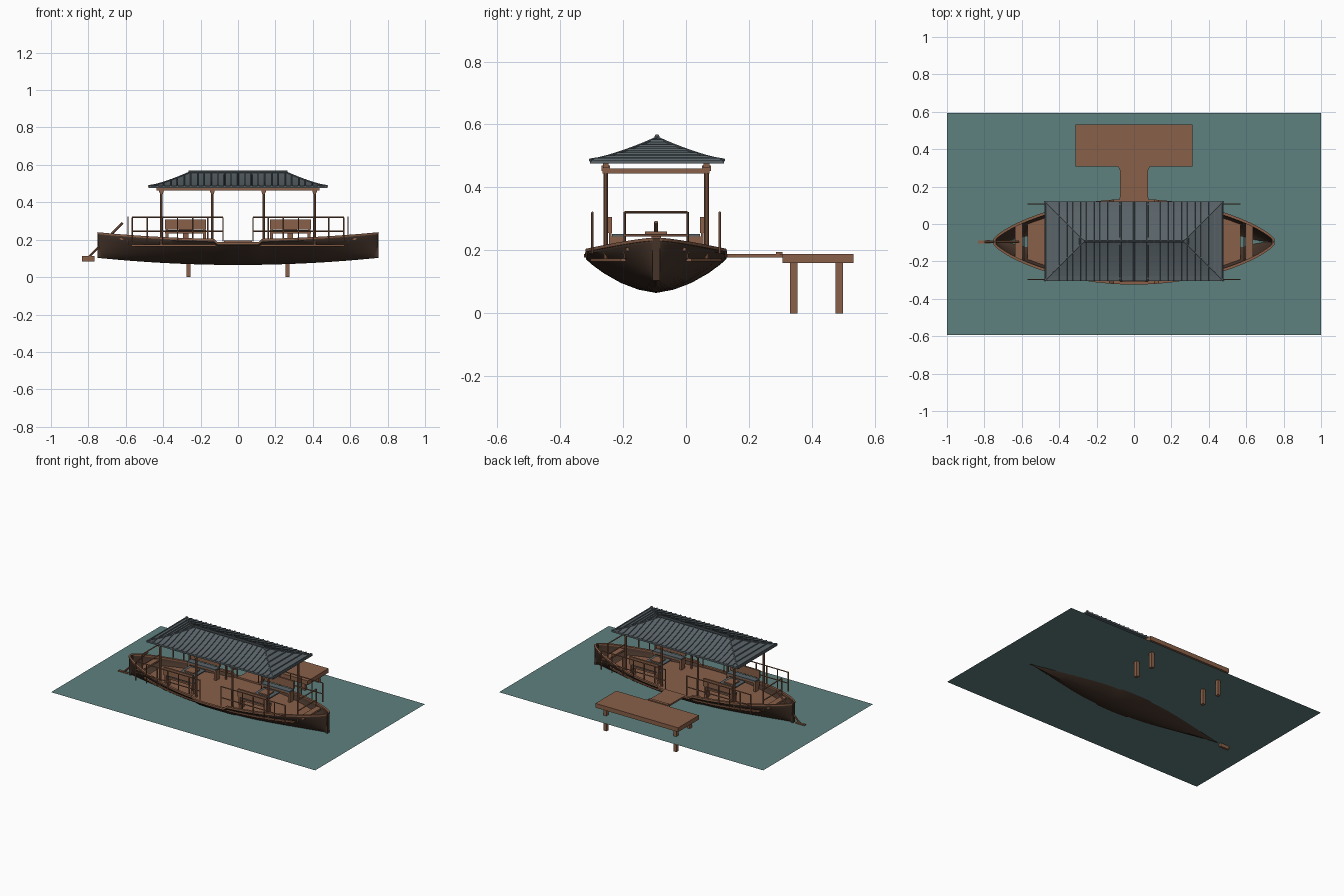
import bpy, bmesh, math
from mathutils import Vector

if "Cube" in bpy.data.objects:
    bpy.data.objects.remove(bpy.data.objects["Cube"], do_unlink=True)


def material(name, rgb):
    m = bpy.data.materials.new(name)
    m.use_nodes = True
    col = (*rgb, 1)
    m.diffuse_color = col
    m.node_tree.nodes["Principled BSDF"].inputs["Base Color"].default_value = col
    return m


WOOD = material("warm wood", (0.25, 0.115, 0.065))
HULL = material("dark hull wood", (0.058, 0.033, 0.022))
SLATE = material("slate grey", (0.1, 0.125, 0.14))
WATER = material("water green", (0.11, 0.22, 0.21))
CY = -0.095      # centreline of the boat
HALF = 0.75      # half length of the hull
DECK = 0.175


def finish(name, bm, mat, smooth=False):
    bmesh.ops.recalc_face_normals(bm, faces=bm.faces[:])
    me = bpy.data.meshes.new(name)
    bm.to_mesh(me)
    bm.free()
    me.materials.append(mat)
    ob = bpy.data.objects.new(name, me)
    bpy.context.collection.objects.link(ob)
    if smooth:
        bpy.ops.object.select_all(action="DESELECT")
        ob.select_set(True)
        bpy.context.view_layer.objects.active = ob
        bpy.ops.object.shade_smooth_by_angle(angle=math.radians(35))
    return ob


def add_box(bm, x0, x1, y0, y1, z0, z1):
    vs = bmesh.ops.create_cube(bm, size=1)["verts"]
    for v in vs:
        v.co = (x0 + (v.co.x + .5) * (x1 - x0), y0 + (v.co.y + .5) * (y1 - y0),
                z0 + (v.co.z + .5) * (z1 - z0))


def boxes(name, mat, dims):
    bm = bmesh.new()
    for d in dims:
        add_box(bm, *d)
    return finish(name, bm, mat)


def add_rod(bm, a, b, r, sides=8):
    a, b = Vector(a), Vector(b)
    vs = bmesh.ops.create_cone(bm, segments=sides, radius1=r, radius2=r,
                               depth=(b - a).length, cap_ends=True)["verts"]
    rot = (b - a).to_track_quat("Z", "Y")
    for v in vs:
        v.co = rot @ v.co + (a + b) / 2


def add_loft(bm, rings, closed=True, caps=True):
    rows = [[bm.verts.new(p) for p in ring] for ring in rings]
    n = len(rows[0])
    for a, b in zip(rows, rows[1:]):
        for i in range(n if closed else n - 1):
            j = (i + 1) % n
            bm.faces.new((a[i], a[j], b[j], b[i]))
    if caps:
        bm.faces.new(rows[0])
        bm.faces.new(rows[-1])


def both(y):
    return (CY - y, CY + y)


# Water sheet
bm = bmesh.new()
bmesh.ops.create_grid(bm, x_segments=1, y_segments=1, size=1)
for v in bm.verts:
    v.co = (v.co.x, v.co.y * 0.593, 0.105)
finish("water", bm, WATER)


# Hull shape rules
def width(x):
    return 0.01 + 0.213 * max(0, 1 - (x / HALF) ** 2) ** 0.78


def sheer(x):
    if abs(x) < 0.125:
        return 0.182
    return 0.198 + 0.036 * (x / HALF) ** 2


def keel(x):
    return 0.065 + 0.038 * (x / HALF) ** 2


half_stations = [0.05, 0.11, 0.13] + [0.13 + 0.62 * math.sin(i / 14 * math.pi / 2) for i in range(1, 15)]
stations = [-x for x in reversed(half_stations)] + [0] + half_stations

# Hull shell with a rounded V section
section = [(0, 0), (.25, .09), (.5, .27), (.75, .54), (.92, .78), (1, .92), (1, 1)]
section = [(-t, f) for t, f in reversed(section[1:])] + section
bm = bmesh.new()
add_loft(bm, [[(x, CY + width(x) * t, keel(x) + (sheer(x) - keel(x)) * f)
               for t, f in section] for x in stations], closed=False, caps=False)
for end in (-HALF, HALF):
    ring = [v for v in bm.verts if abs(v.co.x - end) < 1e-5]
    bm.faces.new(sorted(ring, key=lambda v: v.index if v.index >= 0 else 0))
hull = finish("hull", bm, HULL, smooth=True)
solid = hull.modifiers.new("thickness", "SOLIDIFY")
solid.thickness = 0.005
solid.offset = -1

# Gunwale caps
bm = bmesh.new()
for s in (-1, 1):
    rings = []
    for x in stations:
        y, z = width(x), sheer(x)
        rings.append([(x, CY + s * (y + o), z + h) for o, h in
                      ((.006, -.004), (.006, .006), (-.01, .006), (-.01, -.004))])
    add_loft(bm, rings)
finish("gunwale", bm, WOOD)

# Deck following the hull
bm = bmesh.new()
add_loft(bm, [[(x, CY + s * (width(x) * .97 - .004), z) for s, z in
               ((-1, DECK), (1, DECK), (1, DECK - .01), (-1, DECK - .01))]
              for x in stations if abs(x) < 0.61])
finish("deck", bm, WOOD)

# End thwarts and stem posts
boxes("thwarts", WOOD, [(s * .615 - .02, s * .615 + .02, CY - .095, CY + .095, .198, .21)
                        for s in (-1, 1)])
boxes("stem_posts", HULL, [(s * .744 - .008, s * .744 + .008, CY - .012, CY + .012, .105, .238)
                           for s in (-1, 1)])

# Cabin columns, capitals and beams
columns = [(x, y) for x in (-.41, -.137, .137, .41) for y in both(.16)]
bm = bmesh.new()
for x, y in columns:
    add_rod(bm, (x, y, DECK), (x, y, .47), .0075, 10)
finish("cabin_columns", bm, WOOD, smooth=True)
boxes("capitals", WOOD, [(x - .012, x + .012, y - .014, y + .014, .452, .47) for x, y in columns])
boxes("long_beams", WOOD, [(-.435, .435, y - .009, y + .009, .462, .478) for y in both(.16)])
boxes("cross_beams", WOOD, [(x - .008, x + .008, CY - .17, CY + .17, .444, .461)
                            for x in (-.41, -.137, .137, .41)])

# Hipped roof with a slight upward curve
RX, RY, RIDGE, RC = 0.478, 0.213, 0.265, -0.092


def roof_point(s, sx, sy):
    return (sx * (RX - (RX - RIDGE) * s), RC + sy * max(RY * (1 - s), .002),
            .487 + .07 * s ** 1.35)


def roof_height(x, y):
    s = min((RX - abs(x)) / (RX - RIDGE), 1 - abs(y) / RY)
    return .487 + .07 * max(0, min(1, s)) ** 1.35


corners = ((-1, -1), (1, -1), (1, 1), (-1, 1))
bm = bmesh.new()
rings = [[(sx * RX, RC + sy * RY, .476) for sx, sy in corners]]
rings += [[roof_point(i / 8, sx, sy) for sx, sy in corners] for i in range(9)]
add_loft(bm, rings)
finish("roof", bm, SLATE)

# Tile ribs running over the roof
bm = bmesh.new()
for i in range(27):
    x = -.468 + .036 * i
    rings = []
    for k in range(-12, 13):
        y = RY * k / 12
        z = roof_height(x, y)
        rings.append([(x + o, RC + y, z + h) for o, h in
                      ((-.005, -.003), (-.003, .005), (.003, .005), (.005, -.003))])
    add_loft(bm, rings)
finish("roof_ribs", bm, SLATE)

# Hip rolls and ridge roll
bm = bmesh.new()
for sx, sy in corners:
    for i in range(8):
        add_rod(bm, roof_point(i / 8, sx, sy), roof_point((i + 1) / 8, sx, sy), .005, 6)
add_rod(bm, (-RIDGE, RC, .561), (RIDGE, RC, .561), .008, 10)
finish("ridge_and_hips", bm, SLATE)

# Side and end railings
bm = bmesh.new()
for s in (-1, 1):
    for y in both(.202):
        for i in range(7):
            x = s * (.08 + .081 * i)
            add_rod(bm, (x, y, .19), (x, y, .32), .004, 6)
        for z in (.245, .32):
            add_rod(bm, (s * .08, y, z), (s * .566, y, z), .004, 6)
    x = s * .588
    for y in both(.1):
        add_rod(bm, (x, y, DECK), (x, y, .322), .004, 6)
    for z in (.248, .322):
        add_rod(bm, (x, CY - .1, z), (x, CY + .1, z), .004, 6)
finish("railings", bm, WOOD)

# Benches with backs and cushions, facing the middle
seats, backs, cushions = [], [], []
for cx in (-.28, .28):
    for s in (-1, 1):
        def span(a, b):
            return tuple(sorted((CY + s * a, CY + s * b)))
        seats.append((cx - .11, cx + .11, *span(.1, .145), .232, .244))
        for lx in (cx - .1, cx + .1):
            seats.append((lx - .008, lx + .008, *span(.103, .142), DECK, .234))
            backs.append((lx - .006, lx + .006, *span(.142, .15), .2, .3))
        backs.append((cx - .11, cx + .11, *span(.14, .152), .255, .307))
        cushions.append((cx - .108, cx + .108, *span(.098, .14), .244, .252))
boxes("bench_seats", WOOD, seats)
boxes("bench_backs", WOOD, backs)
boxes("bench_cushions", SLATE, cushions)

# Low tables between the benches
boxes("table_tops", SLATE, [(x - .06, x + .06, CY - .06, CY + .06, .244, .252) for x in (-.28, .28)])
boxes("table_legs", WOOD, [(x - .015, x + .015, CY - .015, CY + .015, DECK, .245) for x in (-.28, .28)])
boxes("table_trays", WOOD, [(x - .035, x + .035, CY - .035, CY + .035, .252, .26) for x in (-.28, .28)])

# Steering oar at the stern
bm = bmesh.new()
add_rod(bm, (-.81, CY, .095), (-.617, CY, .29), .006, 8)
finish("oar_shaft", bm, WOOD, smooth=True)
boxes("oar_blade", WOOD, [(-.835, -.768, CY - .008, CY + .008, .083, .112)])

# Dock on four posts
boxes("dock_top", WOOD, [(-.313, .313, .307, .532, .16, .189)])
boxes("dock_posts", WOOD, [(x - .011, x + .011, y - .012, y + .012, 0, .162)
                           for x in (-.265, .265) for y in (.342, .486)])

# Gangway, widening a little at both ends
bm = bmesh.new()
add_loft(bm, [[(-w, y, .177), (w, y, .177), (w, y, .188), (-w, y, .188)]
              for y, w in ((.11, .085), (.135, .077), (.16, .074), (.28, .074), (.297, .079), (.31, .088))])
add_box(bm, -.074, .074, .286, .306, .186, .195)
finish("gangway", bm, WOOD)
